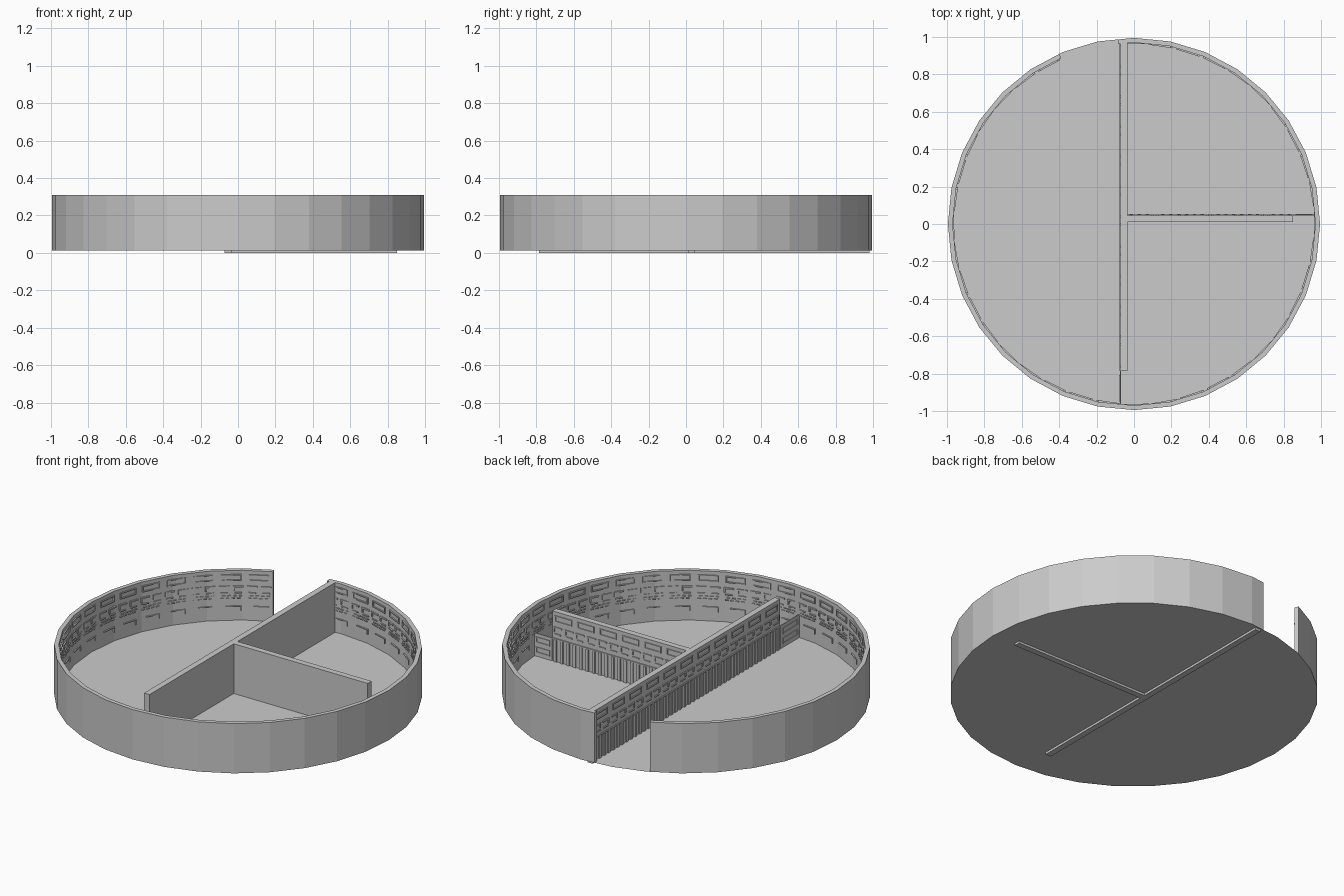
import bpy, bmesh, math
from mathutils import Matrix

if "Cube" in bpy.data.objects:
    bpy.data.objects.remove(bpy.data.objects["Cube"])

SIDES, R_OUT, R_IN = 32, 0.995, 0.97
FLOOR, TOP = 0.013, 0.31
STEP = 2 * math.pi / SIDES
GAP_A, GAP_B = math.radians(95), math.radians(113.7)


def finish(bm, name):
    mesh = bpy.data.meshes.new(name)
    bmesh.ops.recalc_face_normals(bm, faces=bm.faces[:])
    bm.to_mesh(mesh)
    bm.free()
    ob = bpy.data.objects.new(name, mesh)
    bpy.context.collection.objects.link(ob)
    return ob


def add_box(bm, x0, x1, y0, y1, z0, z1, frame=Matrix()):
    m = (frame @ Matrix.Translation(((x0 + x1) / 2, (y0 + y1) / 2, (z0 + z1) / 2))
         @ Matrix.Diagonal((x1 - x0, y1 - y0, z1 - z0, 1)))
    bmesh.ops.create_cube(bm, size=1, matrix=m)


def box(name, *dims):
    bm = bmesh.new()
    add_box(bm, *dims)
    return finish(bm, name)


def poly_point(r, a):
    """Point on the 32-sided outline at angle a."""
    d = r * math.cos(STEP / 2) / math.cos(a % STEP - STEP / 2)
    return d * math.cos(a), d * math.sin(a)


# Floor disc
bm = bmesh.new()
bm.faces.new([bm.verts.new((R_OUT * math.cos(i * STEP), R_OUT * math.sin(i * STEP), FLOOR))
              for i in range(SIDES)])
finish(bm, "floor")

# Round outer wall with an entrance gap
end = GAP_A + 2 * math.pi
angles = [GAP_B] + [i * STEP + 1e-6 for i in range(2 * SIDES) if GAP_B < i * STEP < end] + [end]
bm = bmesh.new()
rings = []
for a in angles:
    rings.append([bm.verts.new((*poly_point(r, a), z))
                  for r, z in ((R_OUT, FLOOR), (R_OUT, TOP), (R_IN, TOP), (R_IN, FLOOR))])
for p, q in zip(rings, rings[1:]):
    for k in range(4):
        n = (k + 1) % 4
        bm.faces.new((p[k], p[n], q[n], q[k]))
bm.faces.new(rings[0])
bm.faces.new(rings[-1])
finish(bm, "outer_wall")

# Two partition walls, passing slightly through the floor
box("long_partition", -0.071, -0.035, -0.785, 0.98, 0, TOP)
box("cross_partition", -0.035, 0.85, 0.01, 0.046, 0, TOP)
# Low thin continuations up to the outer wall
box("long_partition_low_end", -0.075, -0.069, -0.97, -0.785, FLOOR, 0.15)
box("cross_partition_low_end", 0.85, 0.97, 0.044, 0.05, FLOOR, 0.15)


def window(bm, frame, w, z0, z1, d, t=0.006):
    """Raised rectangular window frame; local x runs along the wall, y points out of it."""
    add_box(bm, -w, w, -0.002, d, z1 - t, z1, frame)
    add_box(bm, -w, w, -0.002, d, z0, z0 + t, frame)
    add_box(bm, -w, -w + t, -0.002, d, z0 + t, z1 - t, frame)
    add_box(bm, w - t, w, -0.002, d, z0 + t, z1 - t, frame)


def upper_bay(bm, frame, d):
    """Top window and the pair of stepped ledges below it."""
    window(bm, frame, 0.055, 0.25, 0.288, d)
    for x in (-0.038, 0.038):
        add_box(bm, x - 0.028, x + 0.028, -0.002, d, 0.212, 0.22, frame)
        add_box(bm, x + 0.02, x + 0.028, -0.002, d, 0.19, 0.212, frame)
        add_box(bm, x - 0.02, x + 0.02, -0.002, d, 0.175, 0.181, frame)


# Relief on the inside of the round wall
bm = bmesh.new()
bays = 38
for i in range(bays):
    a = GAP_B + (i + 0.5) * (end - GAP_B) / bays
    x, y = poly_point(R_IN, a)
    f = Matrix.Translation((x, y, 0)) @ Matrix.Rotation(a + math.pi / 2, 4, 'Z')
    upper_bay(bm, f, 0.007)
    for row, z in enumerate((0.158, 0.143)):
        for k in range(4):
            c = -0.05 + k * 0.03 + row * 0.01
            add_box(bm, c - 0.009, c + 0.009, -0.002, 0.007, z, z + 0.005, f)
    add_box(bm, -0.055, 0.03, -0.002, 0.007, 0.095, 0.1, f)
    add_box(bm, -0.055, -0.049, -0.002, 0.007, 0.07, 0.095, f)
finish(bm, "outer_wall_relief")


def partition_relief(name, frame, length, low):
    """Windows above and upright bars below, plus windows on the low end."""
    bm = bmesh.new()
    n = round(length / 0.16)
    for i in range(n):
        upper_bay(bm, frame @ Matrix.Translation(((i + 0.5) * length / n, 0, 0)), 0.006)
    add_box(bm, 0, length, -0.002, 0.006, 0.145, 0.152, frame)
    bars = round(length / 0.042)
    for i in range(bars):
        c = (i + 0.5) * length / bars
        add_box(bm, c - 0.009, c + 0.009, -0.002, 0.007, FLOOR, 0.145, frame)
    f = frame @ Matrix.Translation((length + low / 2, 0.002, 0))
    for z in (0.035, 0.095):
        window(bm, f, low * 0.38, z, z + 0.035, 0.006)
    finish(bm, name)


# Relief on the left side of the long partition and the back of the cross partition
mirror_y = Matrix.Translation((-0.071, 0.98, 0)) @ Matrix.Rotation(-math.pi / 2, 4, 'Z') @ Matrix.Scale(-1, 4, (0, 1, 0))
partition_relief("long_partition_relief", mirror_y, 1.765, 0.185)
partition_relief("cross_partition_relief", Matrix.Translation((-0.035, 0.046, 0)), 0.885, 0.12)
